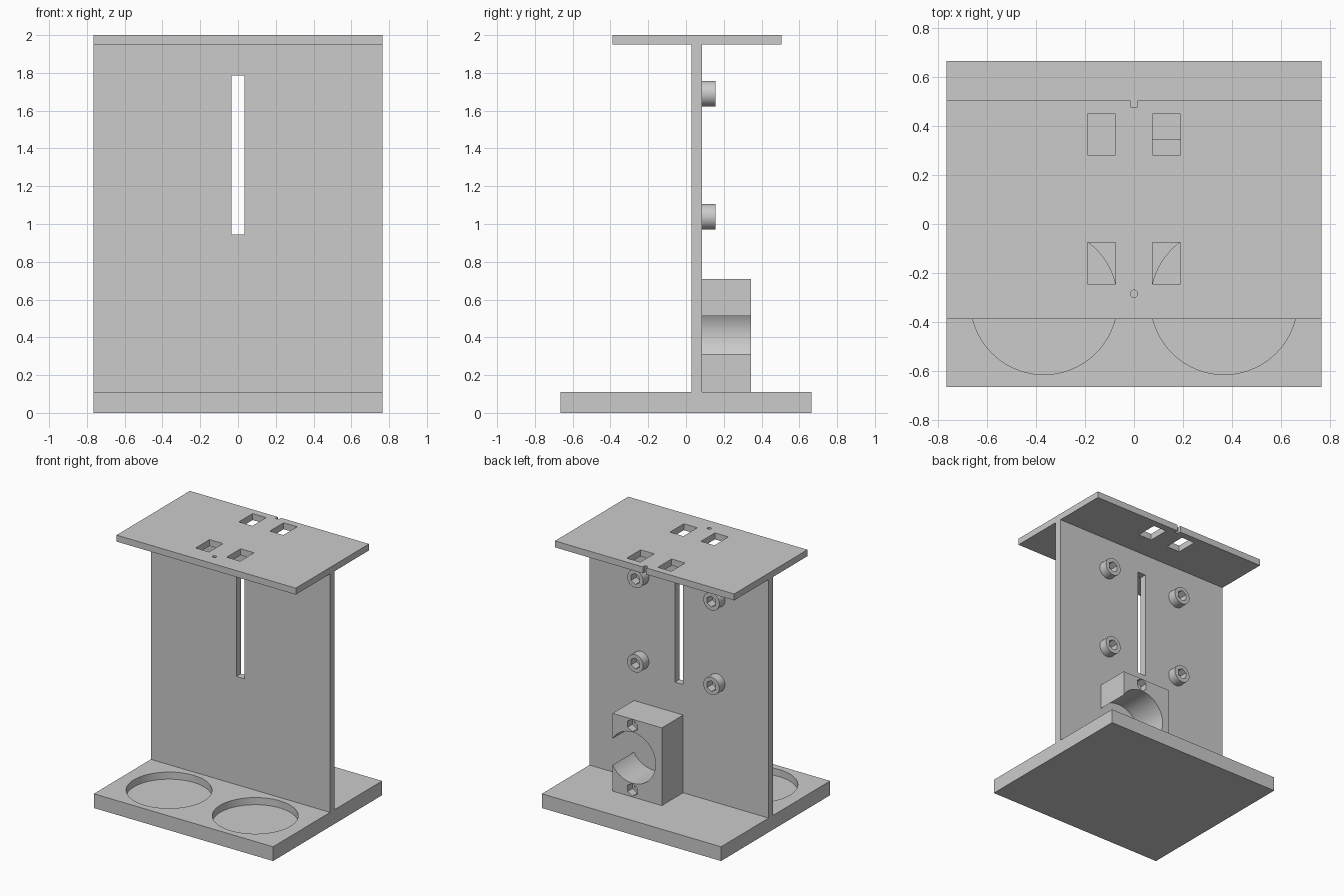
import bpy
import math

# Remove the default cube
cube = bpy.data.objects.get("Cube")
if cube:
    bpy.data.objects.remove(cube)

# Single material
GREY = (0.6, 0.6, 0.6, 1)
grey = bpy.data.materials.new("plain_grey")
grey.use_nodes = True
grey.diffuse_color = GREY
grey.node_tree.nodes["Principled BSDF"].inputs["Base Color"].default_value = GREY


def box(name, x, y, z):
    """Box from (low, high) ranges on each axis."""
    spans = (x, y, z)
    bpy.ops.mesh.primitive_cube_add(size=1, location=[sum(s) / 2 for s in spans])
    ob = bpy.context.object
    ob.name = name
    ob.scale = [s[1] - s[0] for s in spans]
    bpy.ops.object.transform_apply(location=True, rotation=True, scale=True)
    ob.data.materials.append(grey)
    return ob


def rod(name, radius, centre, depth, sides=64, along_y=False):
    """Cylinder or prism along z or y."""
    turn = (math.pi / 2, 0, 0) if along_y else (0, 0, 0)
    bpy.ops.mesh.primitive_cylinder_add(vertices=sides, radius=radius, depth=depth,
                                        location=centre, rotation=turn)
    ob = bpy.context.object
    ob.name = name
    bpy.ops.object.transform_apply(location=True, rotation=True, scale=True)
    ob.data.materials.append(grey)
    return ob


def cut(target, cutters):
    """Subtract each cutter from the target and discard it."""
    bpy.ops.object.select_all(action="DESELECT")
    bpy.context.view_layer.objects.active = target
    target.select_set(True)
    for c in cutters:
        c.hide_render = True
        mod = target.modifiers.new("cut", "BOOLEAN")
        mod.operation = "DIFFERENCE"
        mod.solver = "EXACT"
        mod.object = c
        bpy.ops.object.modifier_apply(modifier=mod.name)
        bpy.data.objects.remove(c)
    bpy.ops.object.shade_smooth_by_angle(angle=math.radians(30))


W = 0.765               # half width of the stand
WALL = (0.03, 0.085)    # wall front and back
BASE_TOP, SHELF = 0.11, 1.95

# Base plate with two round pockets
base = box("base_plate", (-W, W), (-0.665, 0.665), (0, BASE_TOP))
cut(base, [rod("pocket", 0.3, (s * 0.368, -0.315, BASE_TOP), 0.11, 96)
           for s in (-1, 1)])

# Upright wall with a vertical slot
wall = box("upright_wall", (-W, W), WALL, (BASE_TOP, SHELF))
cut(wall, [box("slot", (-0.035, 0.035), (-0.1, 0.2), (0.945, 1.785))])

# Top shelf with four windows, a pin hole and a rear notch
shelf = box("top_shelf", (-W, W), (-0.388, 0.505), (SHELF, 2))
windows = [box("window", sorted((s * 0.075, s * 0.19)), y, (1.9, 2.1))
           for s in (-1, 1) for y in ((-0.245, -0.075), (0.282, 0.45))]
cut(shelf, windows + [
    rod("pin_hole", 0.015, (0, -0.285, 2), 0.3, 24),
    box("notch", (-0.014, 0.014), (0.477, 0.6), (1.9, 2.1))])

# Four round bosses with hexagonal sockets
for side, s in (("left", 1), ("right", -1)):
    for level, z in (("upper", 1.69), ("lower", 1.038)):
        boss = rod(f"{level}_{side}_boss", 0.068, (s * 0.325, 0.12, z), 0.07,
                   along_y=True)
        cut(boss, [rod("socket", 0.042, (s * 0.325, 0.14, z), 0.1, 6, True)])

# Clamp block with an open bore and two nut traps
BORE_X, BORE_Z = 0.216, 0.413
block = box("clamp_block", (-0.035, 0.385), (WALL[1], 0.345), (BASE_TOP, 0.71))
cutters = [rod("bore", 0.197, (BORE_X, 0.2, BORE_Z), 0.6, 96, True)]
for z in (BORE_Z + 0.248, BORE_Z - 0.248):
    cutters.append(rod("nut_trap", 0.048, (BORE_X, 0.345, z), 0.12, 6, True))
    cutters.append(rod("bolt_hole", 0.024, (BORE_X, 0.25, z), 0.3, 24, True))
cut(block, cutters)
